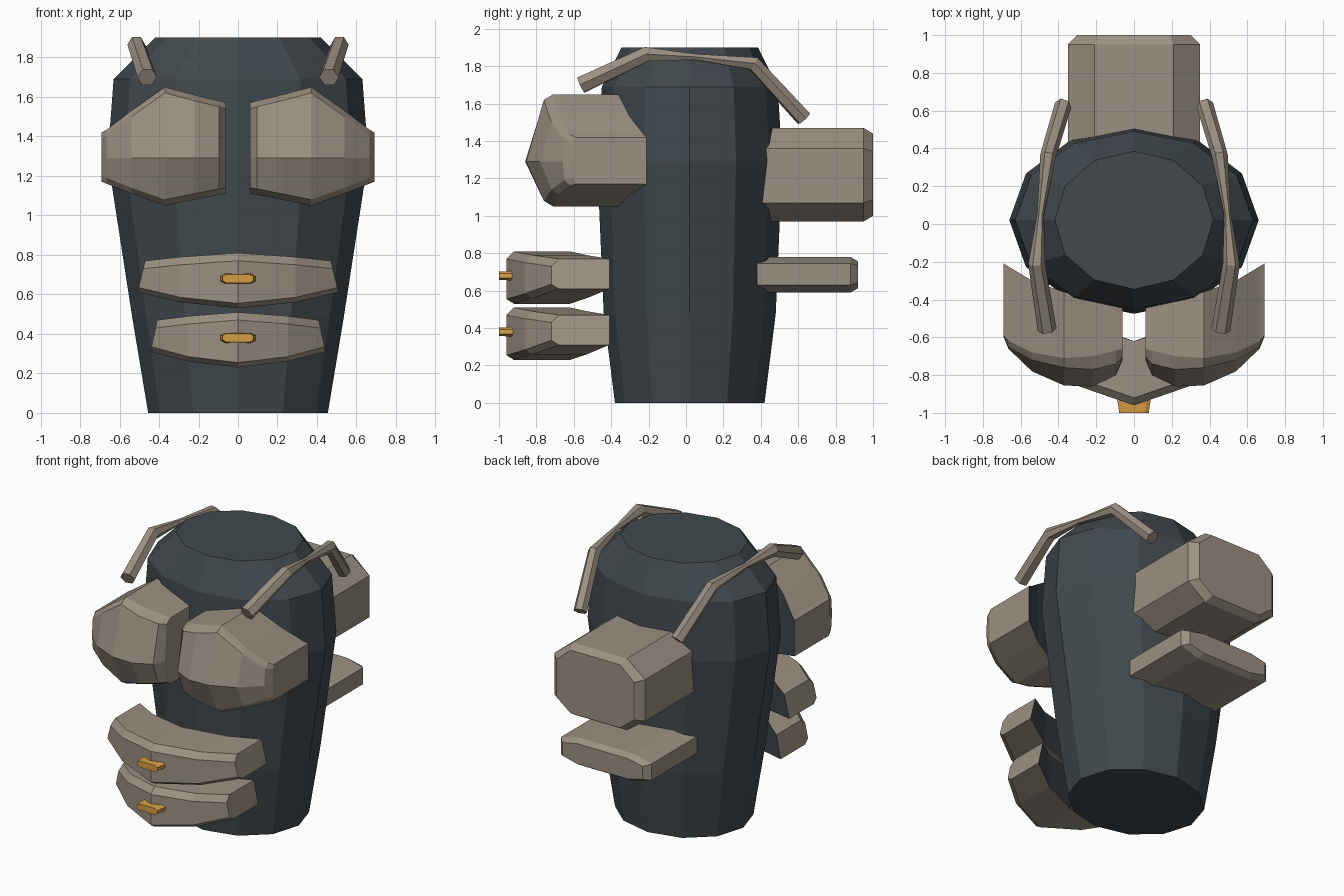
import bpy
import bmesh
from math import cos, sin, tau
from mathutils import Vector

old = bpy.data.objects.get("Cube")
if old:
    bpy.data.objects.remove(old, do_unlink=True)


def material(name, rgb):
    mat = bpy.data.materials.new(name)
    mat.use_nodes = True
    color = (*rgb, 1)
    mat.diffuse_color = color
    mat.node_tree.nodes["Principled BSDF"].inputs["Base Color"].default_value = color
    return mat


slate = material("slate", (0.052, 0.066, 0.076))
taupe = material("taupe", (0.33, 0.28, 0.225))
brass = material("brass", (0.66, 0.34, 0.06))


def loft(name, rings, mat, back_mat=None):
    """Skin a row of equal rings, cap both ends; faces turned back may differ."""
    bm = bmesh.new()
    loops = [[bm.verts.new(p) for p in ring] for ring in rings]
    count = len(loops[0])
    for a, b in zip(loops, loops[1:]):
        for i in range(count):
            j = (i + 1) % count
            bm.faces.new((a[i], a[j], b[j], b[i]))
    bm.faces.new(loops[0])
    bm.faces.new(loops[-1])
    bmesh.ops.recalc_face_normals(bm, faces=bm.faces)
    mesh = bpy.data.meshes.new(name)
    mesh.materials.append(mat)
    if back_mat:
        mesh.materials.append(back_mat)
        for face in bm.faces:
            face.normal_update()
            face.material_index = int(face.normal.y > 0.3)
    bm.to_mesh(mesh)
    bm.free()
    obj = bpy.data.objects.new(name, mesh)
    bpy.context.collection.objects.link(obj)
    return obj


# Tapered twelve-sided torso: height, half width, half depth
torso = [(0, 0.455, 0.40), (0.48, 0.535, 0.46), (1.29, 0.66, 0.495),
         (1.69, 0.63, 0.47), (1.9, 0.42, 0.365)]
loft("torso", [[(rx * cos(i * tau / 12), 0.02 + ry * sin(i * tau / 12), z)
                for i in range(12)] for z, rx, ry in torso], slate)

# Chest plates: x, top, bottom, rim y, chamfer y, front y, back y
chest = [(0.06, 1.57, 1.11, -0.66, -0.70, -0.72, -0.43),
         (0.095, 1.58, 1.105, -0.67, -0.74, -0.80, -0.42),
         (0.22, 1.61, 1.08, -0.70, -0.77, -0.86, -0.40),
         (0.37, 1.65, 1.05, -0.71, -0.76, -0.855, -0.36),
         (0.54, 1.53, 1.11, -0.68, -0.72, -0.78, -0.30),
         (0.665, 1.435, 1.16, -0.62, -0.65, -0.66, -0.225),
         (0.69, 1.42, 1.17, -0.59, -0.60, -0.60, -0.21)]


def chest_ring(side, x, top, low, rim, chamfer, front, back):
    section = [(back, top), (rim, top), (chamfer, top - 0.03), (front, 1.29),
               (chamfer, low + 0.03), (rim, low), (back, low)]
    return [(side * x, y, z) for y, z in section]


# Shoulder straps: path points and radii, thin at the crown
strap = [((0.46, -0.56, 1.70), 0.05), ((0.515, -0.21, 1.865), 0.045),
         ((0.495, 0.05, 1.85), 0.018), ((0.455, 0.36, 1.815), 0.042),
         ((0.375, 0.63, 1.52), 0.045)]


def strap_rings(side):
    points = [Vector((side * p[0], p[1], p[2])) for p, _ in strap]
    rings = []
    for i, (point, (_, r)) in enumerate(zip(points, strap)):
        ahead = points[min(i + 1, len(points) - 1)]
        along = (ahead - points[max(i - 1, 0)]).normalized()
        across = along.cross(Vector((0, 0, 1))).normalized()
        up = across.cross(along)
        rings.append([point + r * (across * cos(k * tau / 6) + up * sin(k * tau / 6))
                      for k in range(6)])
    return rings


for side, label in ((1, "left"), (-1, "right")):
    loft(label + "_chest_plate", [chest_ring(side, *row) for row in chest], taupe, slate)
    loft(label + "_shoulder_strap", strap_rings(side), taupe)

# Belly plates: x, top, bottom, front y, back y for half a plate
belly = [(0.49, 0.77, 0.61, -0.72, -0.41), (0.29, 0.79, 0.56, -0.86, -0.53),
         (0, 0.81, 0.53, -0.96, -0.62)]


def belly_ring(side, scale, drop, x, top, low, front, back):
    rim = front + 0.04
    section = [(back, low), (back, top), (rim, top), (front, top - 0.04),
               (front, low + 0.025), (rim, low)]
    mid = (top + low) / 2
    ring = []
    for y, z in section:
        lean = x * 0.5 * (mid - z) if x > 0.4 else 0
        ring.append((side * scale * (x + lean), y, z - drop))
    return ring


# Brass clasps: long octagon that narrows toward the front
def clasp_ring(y, half, z, tall):
    outline = [(1, 0.5), (0.75, 1), (-0.75, 1), (-1, 0.5),
               (-1, -0.5), (-0.75, -1), (0.75, -1), (1, -0.5)]
    return [(half * u, y, z + tall * v) for u, v in outline]


for label, scale, drop in (("upper", 1, 0), ("lower", 0.87, 0.3)):
    rings = [belly_ring(-1, scale, drop, *row) for row in belly]
    rings += [belly_ring(1, scale, drop, *row) for row in reversed(belly[:-1])]
    loft(label + "_belly_plate", rings, taupe, slate)
    loft(label + "_clasp", [clasp_ring(-0.92, 0.09, 0.68 - drop, 0.026),
                            clasp_ring(-1, 0.078, 0.68 - drop, 0.022)], brass)


# Back packs: octagonal blocks with a chamfered rear
def pack(name, start, end, low, shoulder_low, shoulder_high, high, bevel):
    def ring(y, inset):
        half, flat = 0.35 - inset, 0.21 - inset * 0.4
        corners = [(flat, high - inset * 0.6), (half, shoulder_high - inset * 0.3),
                   (half, shoulder_low + inset * 0.3), (flat, low + inset * 0.6)]
        return ([(x, y, z) for x, z in corners]
                + [(-x, y, z) for x, z in reversed(corners)])
    loft(name, [ring(start, 0), ring(end - bevel, 0), ring(end, bevel)], taupe)


pack("upper_back_pack", 0.40, 1.0, 0.97, 1.07, 1.36, 1.47, 0.05)
pack("lower_back_pack", 0.38, 0.92, 0.59, 0.63, 0.745, 0.78, 0.04)
